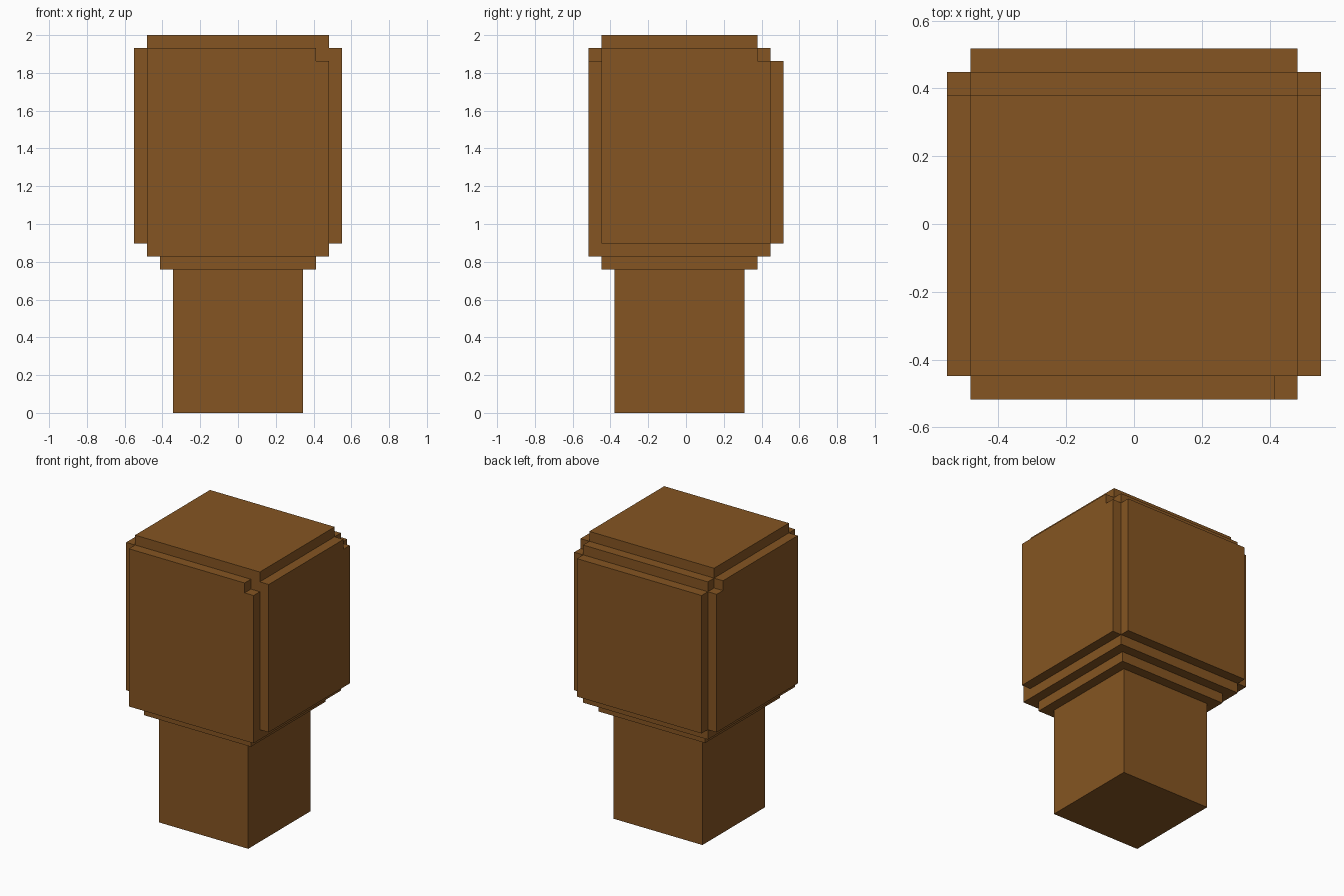
import bpy, bmesh
from itertools import product
from mathutils import Vector

if "Cube" in bpy.data.objects:
    bpy.data.objects.remove(bpy.data.objects["Cube"])

U = 2 / 29                       # one block step
OFFSET = Vector((0, -0.5, 0))    # centres the depth on y = 0

# Parts as solid boxes in block steps: x range, y range, z range
PARTS = {
    "handle": [((-5, 5), (-5, 5), (0, 11))],
    "collar": [((-6, 6), (-6, 6), (11, 12)),
               ((-7, 7), (-7, 7), (12, 13))],
    "head": [((-7, 7), (-6, 7), (13, 28)),       # core
             ((-7, 7), (-7, -6), (13, 27)),      # front plate
             ((-7, 6), (-7, -6), (27, 28)),      # front plate top, notched corner
             ((-8, 8), (-6, 7), (13, 27)),       # side plates
             ((-8, 8), (-6, 6), (27, 28)),       # side plate tops
             ((-7, 7), (7, 8), (13, 27))],       # back plate
    "cap": [((-7, 7), (-6, 6), (28, 29))],
}

brown = bpy.data.materials.new("brown")
brown.diffuse_color = (0.235, 0.091, 0.016, 1)
brown.use_nodes = True
brown.node_tree.nodes["Principled BSDF"].inputs["Base Color"].default_value = brown.diffuse_color


def fill(boxes):
    """All block cells covered by the boxes."""
    return {c for b in boxes for c in product(*(range(*r) for r in b))}


def build(name, cells, solid):
    """Outer skin of the part, merged to large flat faces."""
    bm = bmesh.new()
    for c in cells:
        for axis, side in product(range(3), (0, 1)):
            n = list(c)
            n[axis] += 2 * side - 1
            if tuple(n) in solid:
                continue
            a, b = (axis + 1) % 3, (axis + 2) % 3
            corners = []
            for da, db in ((0, 0), (1, 0), (1, 1), (0, 1)):
                p = Vector(c)
                p[axis] += side
                p[a] += da
                p[b] += db
                corners.append(bm.verts.new((p + OFFSET) * U))
            bm.faces.new(corners if side else corners[::-1])
    bmesh.ops.remove_doubles(bm, verts=bm.verts, dist=U * 0.01)
    bmesh.ops.dissolve_limit(bm, angle_limit=0.01, verts=bm.verts, edges=bm.edges)
    mesh = bpy.data.meshes.new(name)
    bm.to_mesh(mesh)
    bm.free()
    mesh.materials.append(brown)
    bpy.context.collection.objects.link(bpy.data.objects.new(name, mesh))


filled = {name: fill(boxes) for name, boxes in PARTS.items()}
solid = set().union(*filled.values())
for name, cells in filled.items():
    build(name, cells, solid)
